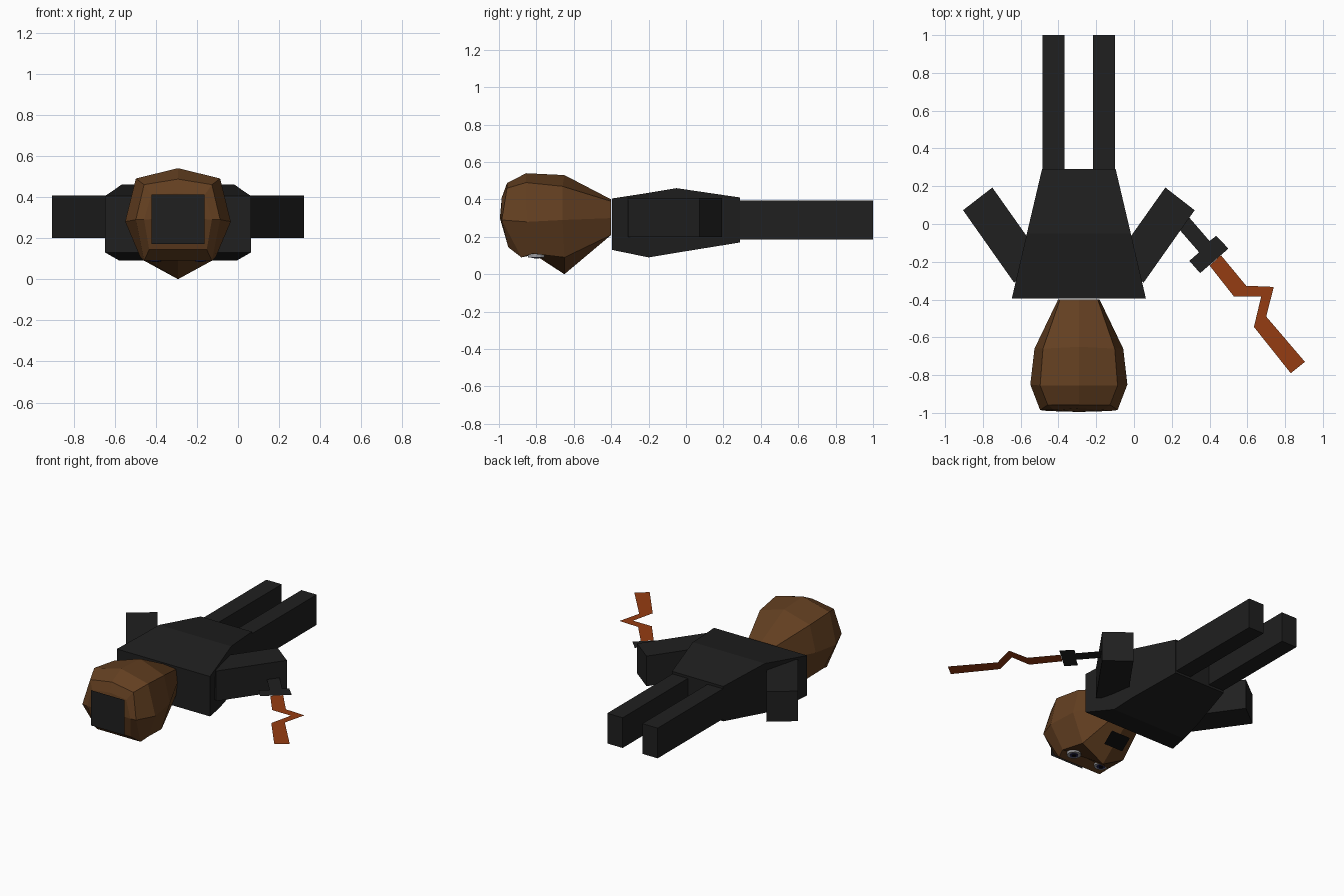
import bpy, bmesh, math
from mathutils import Vector

if "Cube" in bpy.data.objects:
    bpy.data.objects.remove(bpy.data.objects["Cube"])

CX = -0.292          # body centre line


def mat(name, rgb):
    m = bpy.data.materials.new(name)
    m.diffuse_color = (*rgb, 1)
    m.use_nodes = True
    m.node_tree.nodes["Principled BSDF"].inputs["Base Color"].default_value = m.diffuse_color
    return m


BLACK = mat("dark_cloth", (0.014, 0.014, 0.014))
BROWN = mat("brown_skin", (0.125, 0.05, 0.015))
BLADE = mat("orange_metal", (0.30, 0.045, 0.006))
GREY = mat("eye_grey", (0.35, 0.35, 0.37))
BLUE = mat("iris_blue", (0.02, 0.02, 0.09))
PUPIL = mat("pupil_black", (0.003, 0.003, 0.003))


def make(name, bm, material, closed=True):
    if closed:
        bmesh.ops.recalc_face_normals(bm, faces=bm.faces[:])
    me = bpy.data.meshes.new(name)
    bm.to_mesh(me)
    bm.free()
    me.materials.append(material)
    ob = bpy.data.objects.new(name, me)
    bpy.context.collection.objects.link(ob)
    return ob


def loft(name, rings, material, tip=None):
    """Skin closed rings; the last end is a fan to tip or a flat cap."""
    bm = bmesh.new()
    vs = [[bm.verts.new(p) for p in r] for r in rings]
    n = len(vs[0])
    for a, b in zip(vs, vs[1:]):
        for i in range(n):
            j = (i + 1) % n
            bm.faces.new((a[i], a[j], b[j], b[i]))
    bm.faces.new(vs[0])
    if tip:
        t = bm.verts.new(tip)
        for i in range(n):
            bm.faces.new((vs[-1][i], vs[-1][(i + 1) % n], t))
    else:
        bm.faces.new(vs[-1])
    return make(name, bm, material)


def prism(name, outline, z0, z1, material):
    return loft(name, [[(x, y, z) for x, y in outline] for z in (z0, z1)], material)


def sheet(name, pts, material):
    bm = bmesh.new()
    bm.faces.new([bm.verts.new(p) for p in pts])
    return make(name, bm, material, closed=False)


# head: half rings (offset from centre, y, z) from top to bottom, mirrored
half_rings = [
    [(0, -.40, .40), (.10, -.40, .39), (.11, -.40, .30), (.10, -.40, .21), (0, -.40, .21)],
    [(0, -.65, .53), (.19, -.66, .47), (.235, -.66, .29), (.165, -.65, .09), (0, -.65, 0)],
    [(0, -.855, .54), (.205, -.855, .49), (.257, -.85, .28), (.185, -.82, .11), (0, -.80, .107)],
    [(0, -.957, .487), (.165, -.957, .46), (.205, -.985, .29), (.165, -.88, .09), (0, -.88, .09)],
    [(0, -.975, .42), (.13, -.985, .41), (.165, -.99, .29), (.14, -.95, .144), (0, -.95, .144)],
]
rings = []
for h in half_rings:
    full = h + [(-x, y, z) for x, y, z in h[-2:0:-1]]
    rings.append([(CX + x, y, z) for x, y, z in full])
loft("head", rings, BROWN, tip=(CX, -.995, .30))

# square patch on the crown
sheet("crown_patch", [(CX + sx * .128, -1.0, z) for sx, z in
                      ((-1, .17), (1, .17), (1, .413), (-1, .413))], BLACK)

# mouth on the slope under the pointed nose
sheet("mouth", [(CX + x, y, z) for x, y, z in
                ((-.073, -.55, .075), (-.073, -.475, .138),
                 (.073, -.475, .138), (.073, -.55, .075))], PUPIL)

# eyes: stacked discs facing down
for side, label in ((-1, "left"), (1, "right")):
    for part, r, z, m in (("white", .044, .090, GREY), ("iris", .027, .087, BLUE),
                          ("pupil", .014, .084, PUPIL)):
        pts = [(CX + side * .11 + r * math.cos(a), -.80 + r * math.sin(a))
               for a in (math.tau * k / 12 for k in range(12))]
        prism(f"{label}_eye_{part}", pts, z, .112, m)

# torso: y, top half width, bottom half width, bottom z, top z
sections = [(-.395, .355, .355, .13, .405), (-.20, .31, .285, .09, .435),
            (-.05, .275, .265, .115, .46), (.29, .195, .195, .17, .41)]
loft("torso", [[(CX - wt, y, zt), (CX + wt, y, zt), (CX + wb, y, zb), (CX - wb, y, zb)]
               for y, wt, wb, zb, zt in sections], BLACK)

# legs and arms, mirrored about the centre line
arm = [(.458, .193), (.613, .073), (.343, -.31), (.18, -.20)]
for s, label in ((-1, "left"), (1, "right")):
    leg = [(.075, .25), (.192, .25), (.192, 1.0), (.075, 1.0)]
    prism(f"{label}_leg", [(CX + s * x, y) for x, y in leg], .185, .393, BLACK)
    prism(f"{label}_arm", [(CX + s * x, y) for x, y in arm], .20, .407, BLACK)

# flat dagger held in the right hand
Z = .295
handle_guard = [(.24, .095), (.40, -.09), (.435, -.063), (.50, -.13), (.35, -.26),
                (.293, -.195), (.345, -.15), (.18, .04)]
blade = [(.40, -.22), (.53, -.385), (.673, -.385), (.635, -.545), (.83, -.79),
         (.905, -.73), (.70, -.49), (.74, -.333), (.594, -.327), (.46, -.165)]
sheet("dagger_handle", [(x, y, Z) for x, y in handle_guard][::-1], BLACK)
sheet("dagger_blade", [(x, y, Z) for x, y in blade], BLADE)
